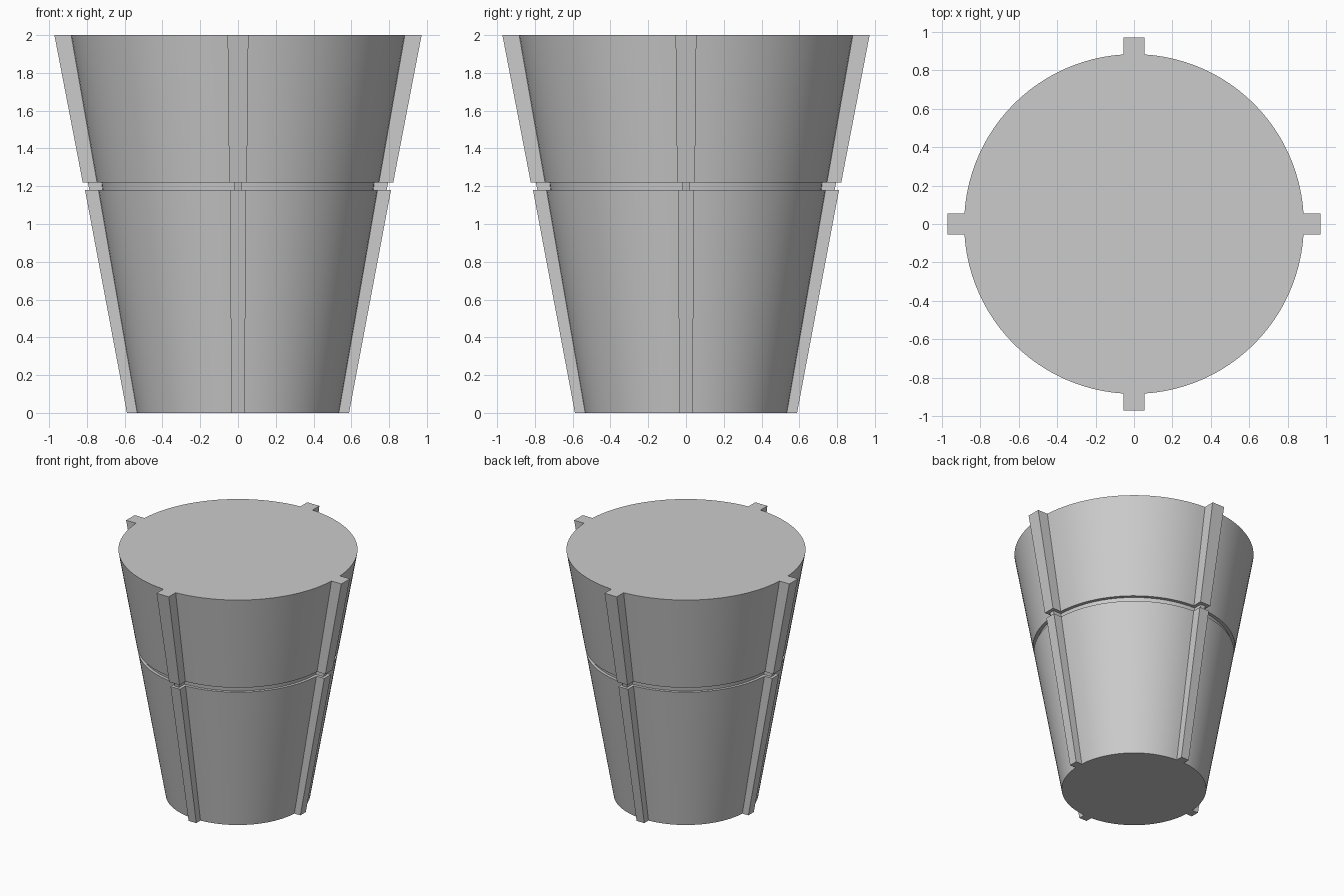
import bpy, bmesh, math

if "Cube" in bpy.data.objects:
    bpy.data.objects.remove(bpy.data.objects["Cube"], do_unlink=True)

grey = bpy.data.materials.new("plain grey")
grey.use_nodes = True
colour = (0.6, 0.6, 0.6, 1)
grey.diffuse_color = colour
grey.node_tree.nodes["Principled BSDF"].inputs["Base Color"].default_value = colour

STEPS = 24  # arc segments between neighbouring ribs


def outline(z, radius, rib_radius, half_width):
    """Round cross-section with four square ribs."""
    points = []
    start = math.asin(half_width / radius)
    for quarter in range(4):
        turn = quarter * math.pi / 2
        c, s = math.cos(turn), math.sin(turn)
        for y in (-half_width, half_width):
            points.append((rib_radius * c - y * s, rib_radius * s + y * c, z))
        for i in range(STEPS + 1):
            a = turn + start + (math.pi / 2 - 2 * start) * i / STEPS
            points.append((radius * math.cos(a), radius * math.sin(a), z))
    return points


# Height, body radius, rib radius, rib half width; the middle pair is the groove
levels = [
    (0, 0.535, 0.588, 0.035),
    (1.18, 0.74, 0.81, 0.043),
    (1.18, 0.717, 0.787, 0.02),
    (1.22, 0.722, 0.795, 0.02),
    (1.22, 0.748, 0.822, 0.047),
    (2, 0.885, 0.972, 0.055),
]

# Loft the sections into one closed body
bm = bmesh.new()
rings = [[bm.verts.new(p) for p in outline(*level)] for level in levels]
for low, high in zip(rings, rings[1:]):
    for i in range(len(low)):
        j = (i + 1) % len(low)
        bm.faces.new((low[i], low[j], high[j], high[i]))
bm.faces.new(rings[-1])
bm.faces.new(rings[0][::-1])
bmesh.ops.recalc_face_normals(bm, faces=bm.faces)

mesh = bpy.data.meshes.new("ribbed_cup")
bm.to_mesh(mesh)
bm.free()
mesh.materials.append(grey)
cup = bpy.data.objects.new("ribbed_cup", mesh)
bpy.context.collection.objects.link(cup)

bpy.ops.object.select_all(action="DESELECT")
cup.select_set(True)
bpy.context.view_layer.objects.active = cup
bpy.ops.object.shade_smooth_by_angle(angle=math.radians(30))
